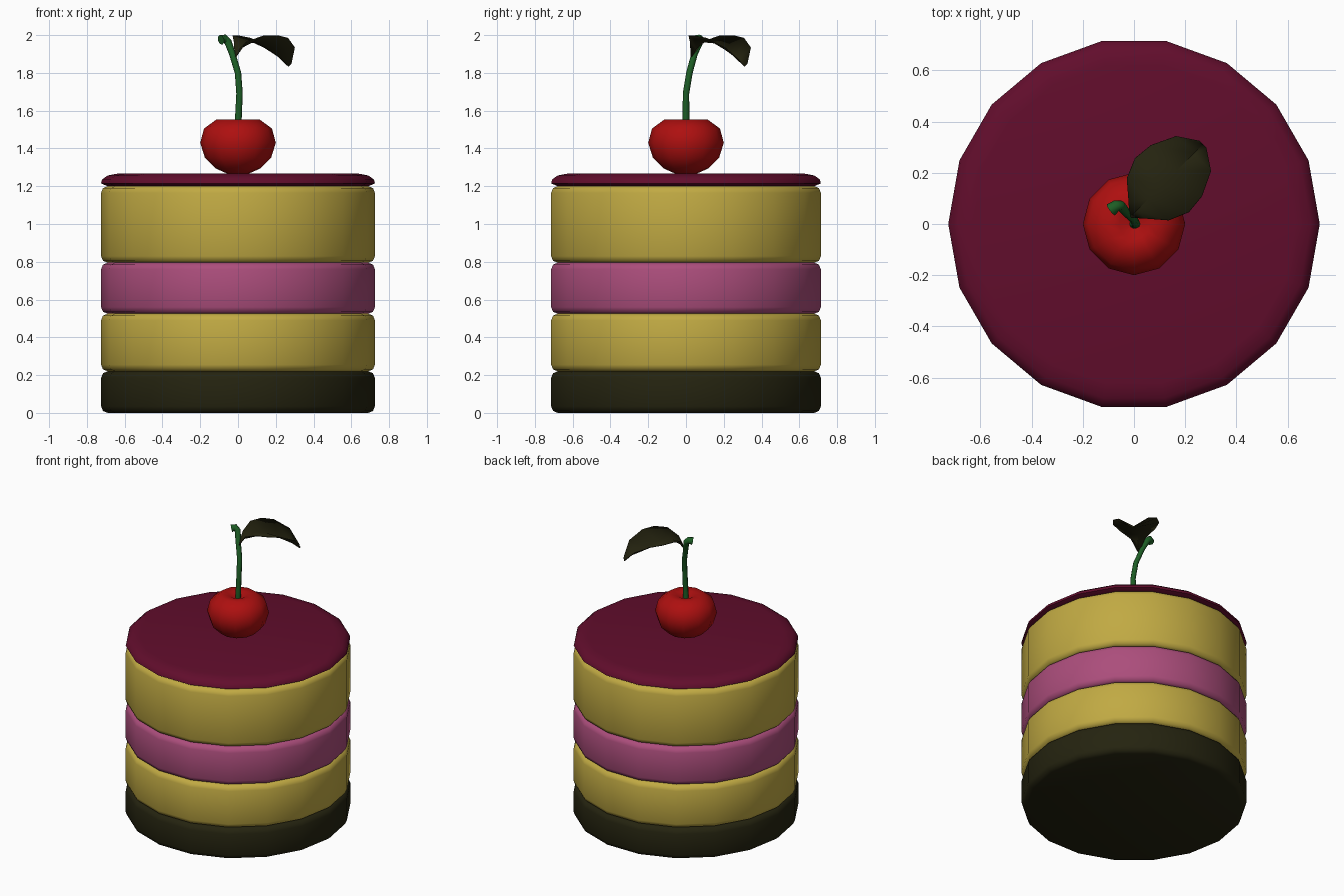
import bpy
import math
from mathutils import Vector

cube = bpy.data.objects.get("Cube")
if cube:
    bpy.data.objects.remove(cube, do_unlink=True)


def material(name, r, g, b):
    m = bpy.data.materials.new(name)
    m.use_nodes = True
    m.diffuse_color = (r, g, b, 1)
    m.node_tree.nodes["Principled BSDF"].inputs["Base Color"].default_value = (r, g, b, 1)
    return m


chocolate = material("dark chocolate", 0.018, 0.017, 0.005)
sponge = material("yellow sponge", 0.53, 0.40, 0.056)
cream = material("pink cream", 0.41, 0.075, 0.20)
glaze = material("berry glaze", 0.12, 0.004, 0.025)
red = material("cherry red", 0.42, 0.005, 0.005)
green = material("stem green", 0.012, 0.11, 0.018)


def add_mesh(name, verts, faces, mat, angle=40):
    mesh = bpy.data.meshes.new(name)
    mesh.from_pydata(verts, [], faces)
    mesh.materials.append(mat)
    ob = bpy.data.objects.new(name, mesh)
    bpy.context.collection.objects.link(ob)
    bpy.ops.object.select_all(action="DESELECT")
    ob.select_set(True)
    bpy.context.view_layer.objects.active = ob
    bpy.ops.object.shade_smooth_by_angle(angle=math.radians(angle))
    return ob


def loft(name, rings, mat, angle=40):
    """Skin a list of equal rings and cap both ends."""
    n = len(rings[0])
    verts = [p for ring in rings for p in ring]
    faces = [(k * n + i, k * n + (i + 1) % n, (k + 1) * n + (i + 1) % n, (k + 1) * n + i)
             for k in range(len(rings) - 1) for i in range(n)]
    faces.append(tuple(reversed(range(n))))
    faces.append(tuple(range(len(verts) - n, len(verts))))
    return add_mesh(name, verts, faces, mat, angle)


def lathe(name, profile, sides, mat, angle=40):
    turn = 2 * math.pi / sides
    rings = [[(r * math.cos(i * turn), r * math.sin(i * turn), z) for i in range(sides)]
             for r, z in profile]
    return loft(name, rings, mat, angle)


# Cake layers with rounded rims
R = 0.725
SIDES = 18


def layer(name, low, high, mat, b=0.035):
    corner = [(R - b * (1 - math.cos(a)), b * (1 - math.sin(a)))
              for a in (math.pi / 2, math.pi / 4, 0)]
    profile = [(r, low + d) for r, d in corner] + [(r, high - d) for r, d in reversed(corner)]
    lathe(name, profile, SIDES, mat, 50)


layer("chocolate_base", 0, 0.22, chocolate)
layer("lower_sponge", 0.22, 0.525, sponge)
layer("cream_filling", 0.525, 0.795, cream)
layer("upper_sponge", 0.795, 1.2, sponge)
lathe("glaze_top", [(0.69, 1.2), (R, 1.215), (0.72, 1.235), (0.69, 1.257), (0.63, 1.268)],
      SIDES, glaze, 50)

# Cherry with a dimple at the stem
lathe("cherry", [(0.06, 1.268), (0.12, 1.295), (0.175, 1.35), (0.2, 1.43), (0.18, 1.505),
                 (0.115, 1.553), (0.06, 1.55), (0.015, 1.525)], 12, red, 60)

# Curved stem, ending in a small flared nub
path = [(0, 0, 1.52), (0.008, 0, 1.69), (0, 0.018, 1.8), (-0.03, 0.045, 1.9),
        (-0.053, 0.072, 1.965), (-0.07, 0.07, 1.98), (-0.09, 0.055, 1.975)]
radii = [0.018, 0.017, 0.017, 0.017, 0.02, 0.023, 0.027]
path = [Vector(p) for p in path]
rings = []
for i, (p, r) in enumerate(zip(path, radii)):
    along = (path[min(i + 1, len(path) - 1)] - path[max(i - 1, 0)]).normalized()
    side = Vector((0, 1, 0)).cross(along).normalized()
    up = along.cross(side)
    rings.append([p + r * (side * math.cos(a) + up * math.sin(a))
                  for a in (j * math.pi / 4 for j in range(8))])
loft("stem", rings, green, 50)

# Folded leaf: distance along, half width, rib height, edge height
rows = [(0.01, 0.006, 1.885, 1.89), (0.045, 0.045, 1.93, 1.965), (0.106, 0.115, 1.965, 1.998),
        (0.185, 0.148, 1.96, 1.998), (0.265, 0.14, 1.925, 1.985), (0.36, 0.095, 1.875, 1.935),
        (0.41, 0.02, 1.835, 1.85)]
out = Vector((1, 1, 0)).normalized()
across = Vector((1, -1, 0)).normalized()
verts = []
for u, w, rib, edge in rows:
    for s in (-1, 0, 1):
        spot = out * u + across * (s * w - 0.03)
        verts.append((spot.x, spot.y, edge if s else rib))
faces = [(3 * k + j, 3 * k + j + 1, 3 * k + j + 4, 3 * k + j + 3)
         for k in range(len(rows) - 1) for j in (0, 1)]
leaf = add_mesh("leaf", verts, faces, chocolate, 40)
thick = leaf.modifiers.new("thickness", "SOLIDIFY")
thick.thickness = 0.004
